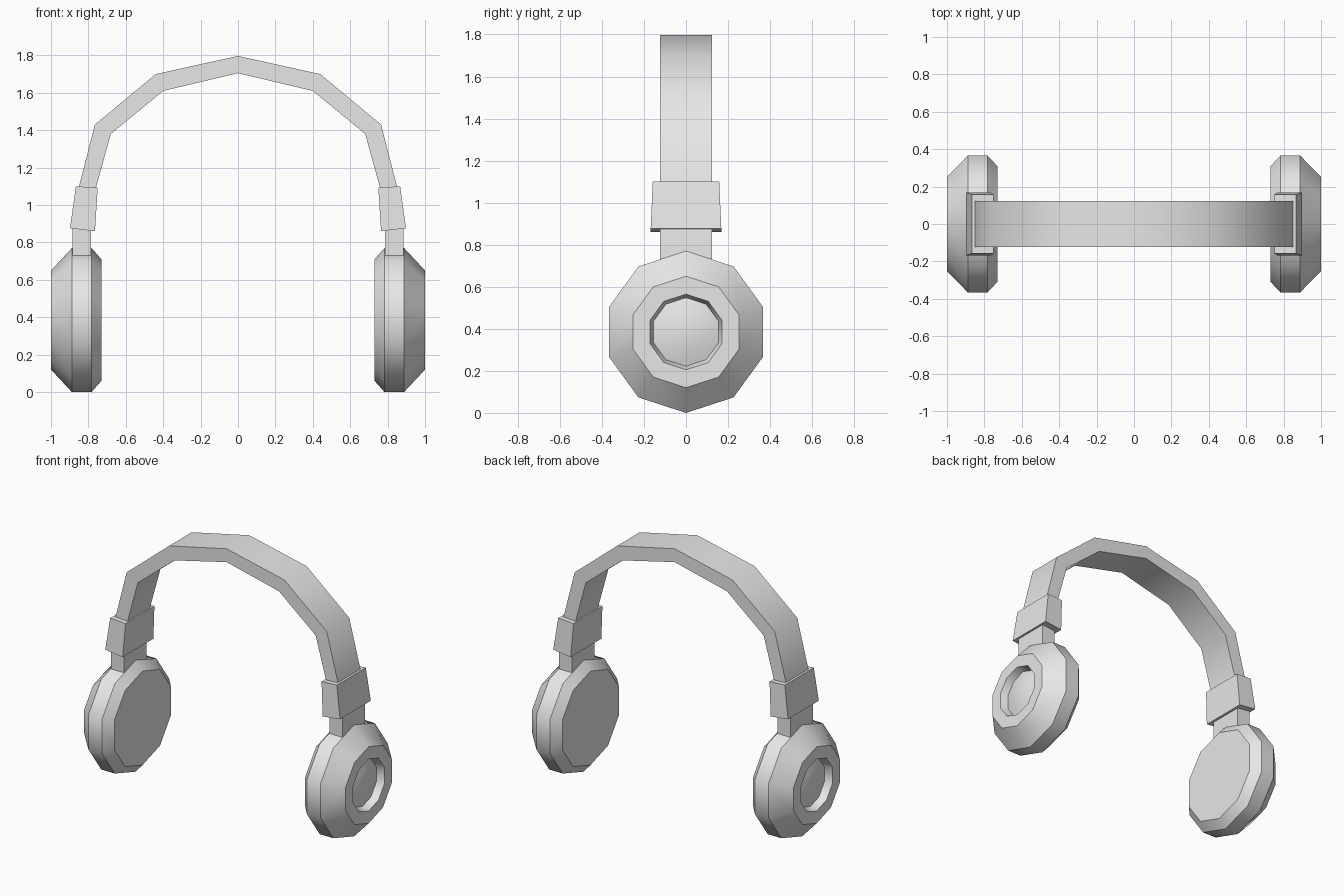
import bpy
import bmesh
from math import sin, cos, tau, radians

cube = bpy.data.objects.get("Cube")
if cube:
    bpy.data.objects.remove(cube, do_unlink=True)

grey = bpy.data.materials.new("light_grey")
grey.use_nodes = True
grey.diffuse_color = (0.8, 0.8, 0.8, 1)
grey.node_tree.nodes["Principled BSDF"].inputs["Base Color"].default_value = (0.8, 0.8, 0.8, 1)


def finish(name, bm):
    """Turn a bmesh into a smooth object that keeps its sharp edges."""
    bmesh.ops.recalc_face_normals(bm, faces=bm.faces)
    mesh = bpy.data.meshes.new(name)
    bm.to_mesh(mesh)
    bm.free()
    mesh.materials.append(grey)
    obj = bpy.data.objects.new(name, mesh)
    bpy.context.collection.objects.link(obj)
    bpy.ops.object.select_all(action='DESELECT')
    obj.select_set(True)
    bpy.context.view_layer.objects.active = obj
    bpy.ops.object.shade_smooth_by_angle(angle=radians(40))


def bridge(bm, loops):
    """Join successive closed loops of equal length with quads."""
    for a, b in zip(loops, loops[1:]):
        n = len(a)
        for i in range(n):
            j = (i + 1) % n
            bm.faces.new((a[i], a[j], b[j], b[i]))


def lathe(name, side, rings, tip, centre_z, sides=10):
    """Revolve (x, radius) rings about a sideways axis, ending in a tip."""
    bm = bmesh.new()
    loops = [[bm.verts.new((side * x, r * sin(tau * i / sides),
                            centre_z + r * cos(tau * i / sides)))
              for i in range(sides)] for x, r in rings]
    bridge(bm, loops)
    bm.faces.new(loops[0])
    end = bm.verts.new((side * tip, 0, centre_z))
    last = loops[-1]
    for i in range(sides):
        bm.faces.new((last[i], last[(i + 1) % sides], end))
    finish(name, bm)


# Headband: a strip of cross-sections from one cup over the top to the other
half = [((0.785, 0.6), (0.885, 0.6)), ((0.785, 0.9), (0.885, 0.9)),
        ((0.76, 1.09), (0.85, 1.10)), ((0.68, 1.38), (0.765, 1.43)),
        ((0.40, 1.61), (0.44, 1.70))]
crown = [((0, 1.705), (0, 1.797))]
mirrored = [tuple((-x, z) for x, z in pair) for pair in reversed(half)]
bm = bmesh.new()
sections = []
for (xi, zi), (xo, zo) in half + crown + mirrored:
    sections.append([bm.verts.new(p) for p in (
        (xi, -0.123, zi), (xo, -0.123, zo), (xo, 0.123, zo), (xi, 0.123, zi))])
bridge(bm, sections)
bm.faces.new(sections[0])
bm.faces.new(sections[-1])
finish("headband", bm)

cup_rings = [(0.73, 0.325), (0.783, 0.385), (0.888, 0.385), (1.0, 0.265),
             (1.0, 0.18), (0.95, 0.163), (0.972, 0.09)]

for side, label in ((1, "left"), (-1, "right")):
    # Ear cup with recessed, domed outer face
    lathe(label + "_ear_cup", side, cup_rings, 0.98, 0.385)

    # Tapered slider block around the band end
    bm = bmesh.new()
    loops = []
    for xi, zi, xo, zo, y in ((0.75, 1.093, 0.867, 1.10, 0.158),
                              (0.765, 0.86, 0.898, 0.876, 0.168)):
        loops.append([bm.verts.new(p) for p in (
            (side * xi, -y, zi), (side * xo, -y, zo),
            (side * xo, y, zo), (side * xi, y, zi))])
    bridge(bm, loops)
    for loop in loops:
        bm.faces.new(loop)
    finish(label + "_slider_block", bm)
